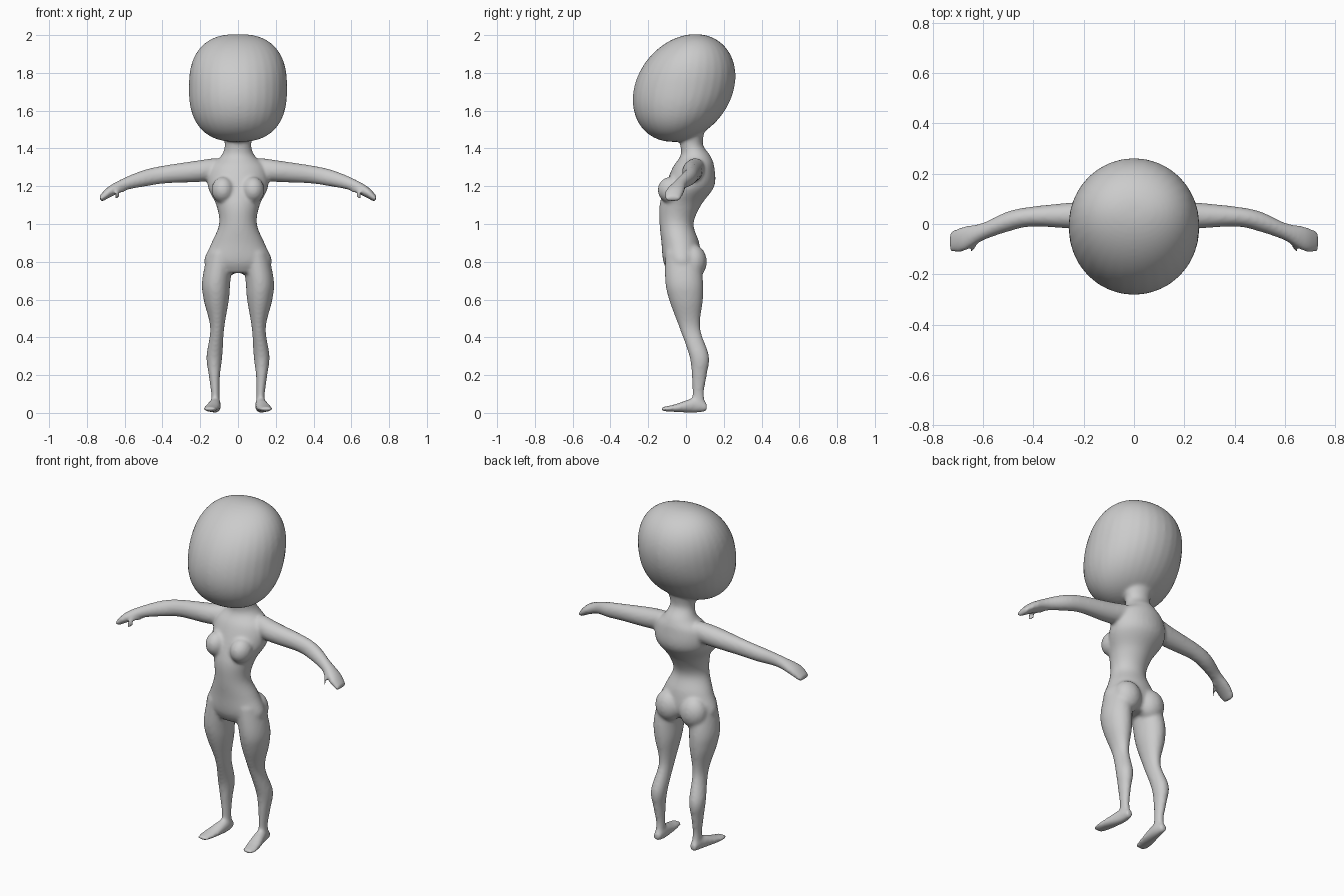
import bpy, bmesh, math
from mathutils import Vector, Matrix

old = bpy.data.objects.get("Cube")
if old:
    bpy.data.objects.remove(old, do_unlink=True)

X, Y, Z = Vector((1, 0, 0)), Vector((0, 1, 0)), Vector((0, 0, 1))
SIDES = 32
STEPS = 6
bm = bmesh.new()


def spline(rows):
    """Smoothly interpolate a list of ring rows."""
    rows = [Vector(row) for row in rows]
    padded = [rows[0]] + rows + [rows[-1]]
    smooth = []
    for before, start, end, after in zip(padded, padded[1:], padded[2:], padded[3:]):
        leave, arrive = (end - before) / 2, (after - start) / 2
        for step in range(STEPS):
            t = step / STEPS
            ease = t * t * (3 - 2 * t)
            smooth.append(start.lerp(end, ease) + leave * t * (1 - t) ** 2 - arrive * t * t * (1 - t))
    return smooth + [rows[-1]]


def loft(rows, across, along, side=1):
    """Skin elliptical rings; a row is x, y, z, radius across, radius along."""
    rings = []
    for x, y, z, wide, deep in spline(rows):
        ring = []
        for k in range(SIDES):
            angle = math.tau * k / SIDES
            point = Vector((x, y, z))
            point += across * wide * math.cos(angle) + along * deep * math.sin(angle)
            point.x *= side
            ring.append(bm.verts.new(point))
        rings.append(ring)
    faces = [bm.faces.new(rings[0]), bm.faces.new(rings[-1])]
    for low, high in zip(rings, rings[1:]):
        for k in range(SIDES):
            faces.append(bm.faces.new((low[k - 1], low[k], high[k], high[k - 1])))
    bmesh.ops.recalc_face_normals(bm, faces=faces)


def ball(centre, radii):
    place = Matrix.Translation(centre) @ Matrix.Diagonal((*radii, 1))
    bmesh.ops.create_uvsphere(bm, u_segments=24, v_segments=16, radius=1, matrix=place)


def head_ring(turn):
    """Boxy in width, rounder in depth, with the crown leaning back."""
    height = -math.cos(turn)
    width = .26 * (1 - abs(height) ** 2.5) ** .4
    depth = .265 * math.sin(turn)
    return (0, .2 * height * .3 - .01, 1.72 + .285 * height, width, depth)


# Head
turns = [math.pi * (k + .2) / SIDES for k in range(SIDES)]
loft([head_ring(turn) for turn in turns], X, Y)

# Neck and torso
loft([(0, .03, 1.5, .09, .07), (0, .03, 1.42, .07, .06), (0, .05, 1.36, .09, .08),
      (0, .04, 1.3, .15, .11), (0, .02, 1.2, .16, .13), (0, -.03, 1.1, .115, .11),
      (0, -.05, 1, .1, .09), (0, -.03, .9, .14, .1), (0, -.02, .8, .18, .1),
      (0, -.02, .74, .13, .07)], X, Y)

for side in (1, -1):
    # Bust and buttock
    ball((side * .08, -.08, 1.18), (.06, .07, .07))
    ball((side * .08, .04, .8), (.08, .07, .09))

    # Leg
    loft([(.09, -.02, .85, .07, .09), (.115, -.01, .7, .075, .1), (.115, 0, .6, .067, .09),
          (.11, .02, .45, .037, .055), (.125, .07, .3, .042, .052), (.125, .07, .2, .03, .04),
          (.12, .065, .1, .022, .03), (.12, .07, .03, .025, .04)], X, Y, side)

    # Foot, heel to toe
    loft([(.12, .11, .03, .02, .02), (.12, .05, .04, .03, .04), (.14, -.06, .025, .04, .02),
          (.15, -.13, .02, .03, .01)], X, Z, side)

    # Arm and mitten hand, shoulder to fingertips
    loft([(.1, .05, 1.3, .05, .05), (.2, .035, 1.28, .055, .055), (.4, .03, 1.26, .04, .045),
          (.5, .01, 1.24, .04, .04), (.6, -.03, 1.21, .035, .03), (.68, -.06, 1.17, .05, .025),
          (.73, -.07, 1.13, .04, .015)], Y, Z + X * .4, side)

    # Thumb
    loft([(.6, -.05, 1.19, .02, .02), (.64, -.1, 1.15, .02, .02), (.66, -.13, 1.11, .01, .01)],
         (X - Y).normalized(), Z, side)

mesh = bpy.data.meshes.new("body")
bm.to_mesh(mesh)
bm.free()
body = bpy.data.objects.new("body", mesh)
bpy.context.collection.objects.link(body)

# Fuse all parts into one soft skin
fuse = body.modifiers.new("fuse", 'REMESH')
fuse.mode = 'VOXEL'
fuse.voxel_size = .009
fuse.use_smooth_shade = True
soften = body.modifiers.new("soften", 'SMOOTH')
soften.factor = .5
soften.iterations = 8

# Plain grey skin
grey = bpy.data.materials.new("light_grey")
grey.use_nodes = True
colour = (.6, .6, .6, 1)
grey.diffuse_color = colour
grey.node_tree.nodes["Principled BSDF"].inputs["Base Color"].default_value = colour
mesh.materials.append(grey)
